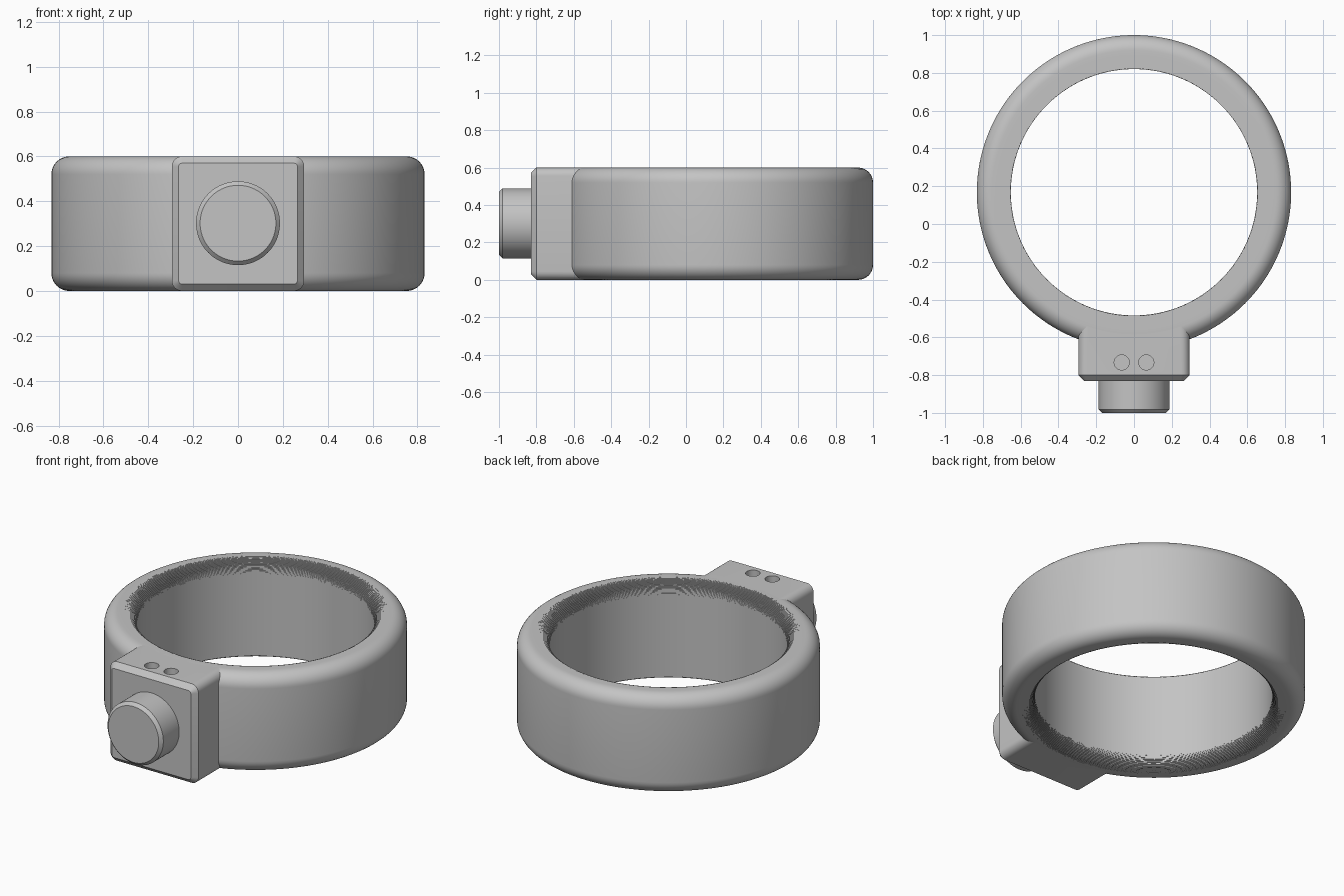
import bpy, bmesh, math
from mathutils import Matrix, Vector

cube = bpy.data.objects.get("Cube")
if cube:
    bpy.data.objects.remove(cube, do_unlink=True)

RING_Y, OUTER, INNER, HEIGHT, FILLET = 0.168, 0.832, 0.652, 0.6, 0.08

grey = bpy.data.materials.new("plain_grey")
grey.use_nodes = True
grey.diffuse_color = (0.55, 0.55, 0.55, 1)
grey.node_tree.nodes["Principled BSDF"].inputs["Base Color"].default_value = (0.55, 0.55, 0.55, 1)


def finish(name, bm):
    """Turn a bmesh into a grey object with smooth curves and sharp edges."""
    bmesh.ops.recalc_face_normals(bm, faces=bm.faces)
    mesh = bpy.data.meshes.new(name)
    bm.to_mesh(mesh)
    bm.free()
    mesh.materials.append(grey)
    obj = bpy.data.objects.new(name, mesh)
    bpy.context.collection.objects.link(obj)
    return obj


def smooth(obj):
    bpy.ops.object.select_all(action='DESELECT')
    obj.select_set(True)
    bpy.context.view_layer.objects.active = obj
    bpy.ops.object.shade_smooth_by_angle(angle=math.radians(30))


def lathe(name, profile, segments, matrix):
    """Spin a closed (radius, height) profile about the local z axis."""
    bm = bmesh.new()
    rings = []
    for i in range(segments):
        a = math.tau * i / segments
        rings.append([bm.verts.new(matrix @ Vector((r * math.cos(a), r * math.sin(a), h)))
                      for r, h in profile])
    n = len(profile)
    for i in range(segments):
        one, two = rings[i], rings[(i + 1) % segments]
        for j in range(n):
            k = (j + 1) % n
            bm.faces.new((one[j], two[j], two[k], one[k]))
    return finish(name, bm)


def cylinder(name, radius, depth, matrix, chamfer=0):
    """Cylinder along local z, with its top rim optionally chamfered."""
    bm = bmesh.new()
    bmesh.ops.create_cone(bm, cap_ends=True, segments=96, radius1=radius, radius2=radius, depth=depth)
    if chamfer:
        rim = [e for e in bm.edges if all(v.co.z > 0 for v in e.verts)]
        bmesh.ops.bevel(bm, geom=rim, offset=chamfer, segments=1, affect='EDGES')
    bm.transform(matrix)
    return finish(name, bm)


def cut(obj, cutter):
    mod = obj.modifiers.new("cut", 'BOOLEAN')
    mod.operation, mod.solver, mod.object = 'DIFFERENCE', 'EXACT', cutter
    bpy.context.view_layer.objects.active = obj
    bpy.ops.object.modifier_apply(modifier=mod.name)
    bpy.data.objects.remove(cutter, do_unlink=True)


# Ring: rounded outer rims, finely stepped inner rims
half = HEIGHT / 2
upper = []
for i in range(11):
    a = math.pi / 2 * i / 10
    upper.append((OUTER - FILLET + FILLET * math.cos(a), half - FILLET + FILLET * math.sin(a)))
STEPS = 16
last = half
for i in range(STEPS):
    a = math.pi / 2 * (i + 1) / STEPS
    r = INNER + FILLET - FILLET * math.sin(a)
    z = half - FILLET + FILLET * math.cos(a)
    upper += [(r, last), (r, z)]
    last = z
profile = upper + [(r, -z) for r, z in reversed(upper)]
smooth(lathe("ring_band", profile, 160, Matrix.Translation((0, RING_Y, half))))

# Mounting block: rounded long edges, chamfered front
FRONT, BACK = -0.83, -0.4
bm = bmesh.new()
bmesh.ops.create_cube(bm, size=1, matrix=Matrix.Translation((0, (FRONT + BACK) / 2, half))
                      @ Matrix.Diagonal((0.59, BACK - FRONT, HEIGHT, 1)))
long_edges = [e for e in bm.edges if abs(e.verts[0].co.y - e.verts[1].co.y) > 0.1]
bmesh.ops.bevel(bm, geom=long_edges, offset=0.045, segments=6, profile=0.5, affect='EDGES')
front_edges = [e for e in bm.edges if all(v.co.y < FRONT + 0.001 for v in e.verts)]
bmesh.ops.bevel(bm, geom=front_edges, offset=0.03, segments=1, affect='EDGES')
block = finish("mounting_block", bm)

# Hollow the back of the block to fit the ring, then drill two blind holes
cut(block, cylinder("ring_cutter", 0.74, 2, Matrix.Translation((0, RING_Y, half))))
for x in (-0.065, 0.065):
    cut(block, cylinder("hole_cutter", 0.04, 0.4, Matrix.Translation((x, -0.733, HEIGHT))))
smooth(block)

# Round knob on the front of the block
to_front = Matrix.Translation((0, -0.9, 0.302)) @ Matrix.Rotation(math.pi / 2, 4, 'X')
smooth(cylinder("front_knob", 0.187, 0.2, to_front, 0.018))
